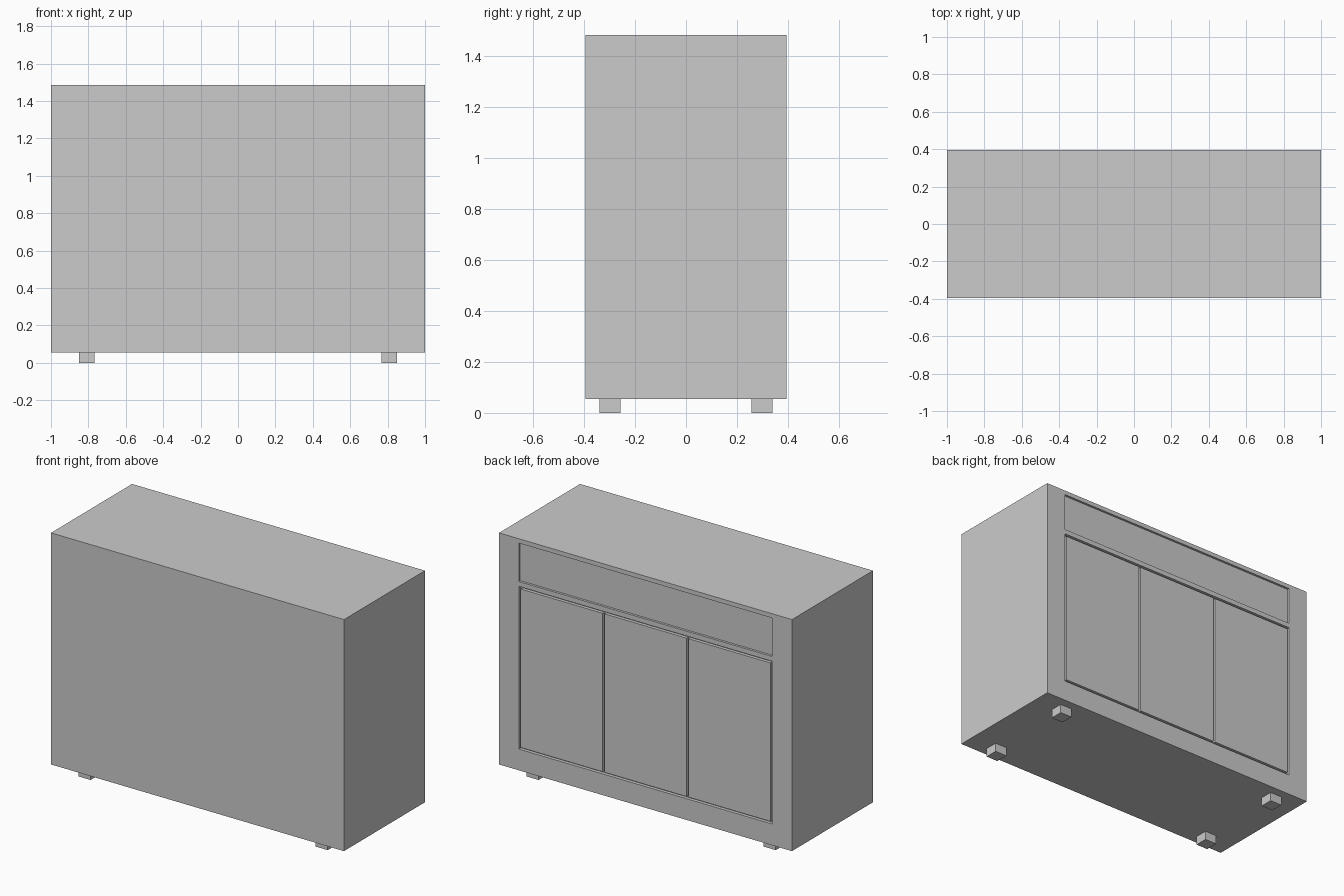
import bpy

if "Cube" in bpy.data.objects:
    bpy.data.objects.remove(bpy.data.objects["Cube"])

# Overall sizes
HALF_Y = 0.395
Z0, Z1 = 0.055, 1.484
OPEN_X = 0.865            # half width of the drawer and door openings
DOOR_Z = (0.186, 1.19)
DRAWER_Z = (1.22, 1.457)
GAP = 0.013               # gap around the doors
DOOR_DEPTH, DRAWER_DEPTH = 0.02, 0.014


def box(name, x, y, z):
    """Axis-aligned box from (min, max) ranges."""
    bpy.ops.mesh.primitive_cube_add(size=1)
    ob = bpy.context.object
    ob.name = name
    ob.location = [(a + b) / 2 for a, b in (x, y, z)]
    ob.scale = [b - a for a, b in (x, y, z)]
    bpy.ops.object.transform_apply(location=True, rotation=False, scale=True)
    return ob


def recess(target, z, depth):
    """Cut a shallow rectangular pocket into the +y face."""
    cutter = box("recess_cutter", (-OPEN_X, OPEN_X),
                 (HALF_Y - depth, HALF_Y + 0.1), z)
    cutter.hide_render = True
    mod = target.modifiers.new("recess", 'BOOLEAN')
    mod.operation = 'DIFFERENCE'
    mod.solver = 'EXACT'
    mod.object = cutter
    bpy.context.view_layer.objects.active = target
    bpy.ops.object.modifier_apply(modifier=mod.name)
    bpy.data.objects.remove(cutter)


# Cabinet body with drawer and door recesses
body = box("cabinet_body", (-1, 1), (-HALF_Y, HALF_Y), (Z0, Z1))
recess(body, DRAWER_Z, DRAWER_DEPTH)
recess(body, DOOR_Z, DOOR_DEPTH)

# Three flush doors separated by narrow gaps
width = (2 * OPEN_X - 4 * GAP) / 3
for i in range(3):
    x = -OPEN_X + GAP + i * (width + GAP)
    box(f"door_{i + 1}", (x, x + width), (HALF_Y - DOOR_DEPTH, HALF_Y),
        (DOOR_Z[0] + GAP, DOOR_Z[1] - GAP))

# Four square feet
for sx, side in ((-1, "left"), (1, "right")):
    for sy, end in ((-1, "front"), (1, "back")):
        cx, cy = sx * 0.809, sy * 0.299
        box(f"{end}_{side}_foot", (cx - 0.041, cx + 0.041),
            (cy - 0.041, cy + 0.041), (0, Z0))
